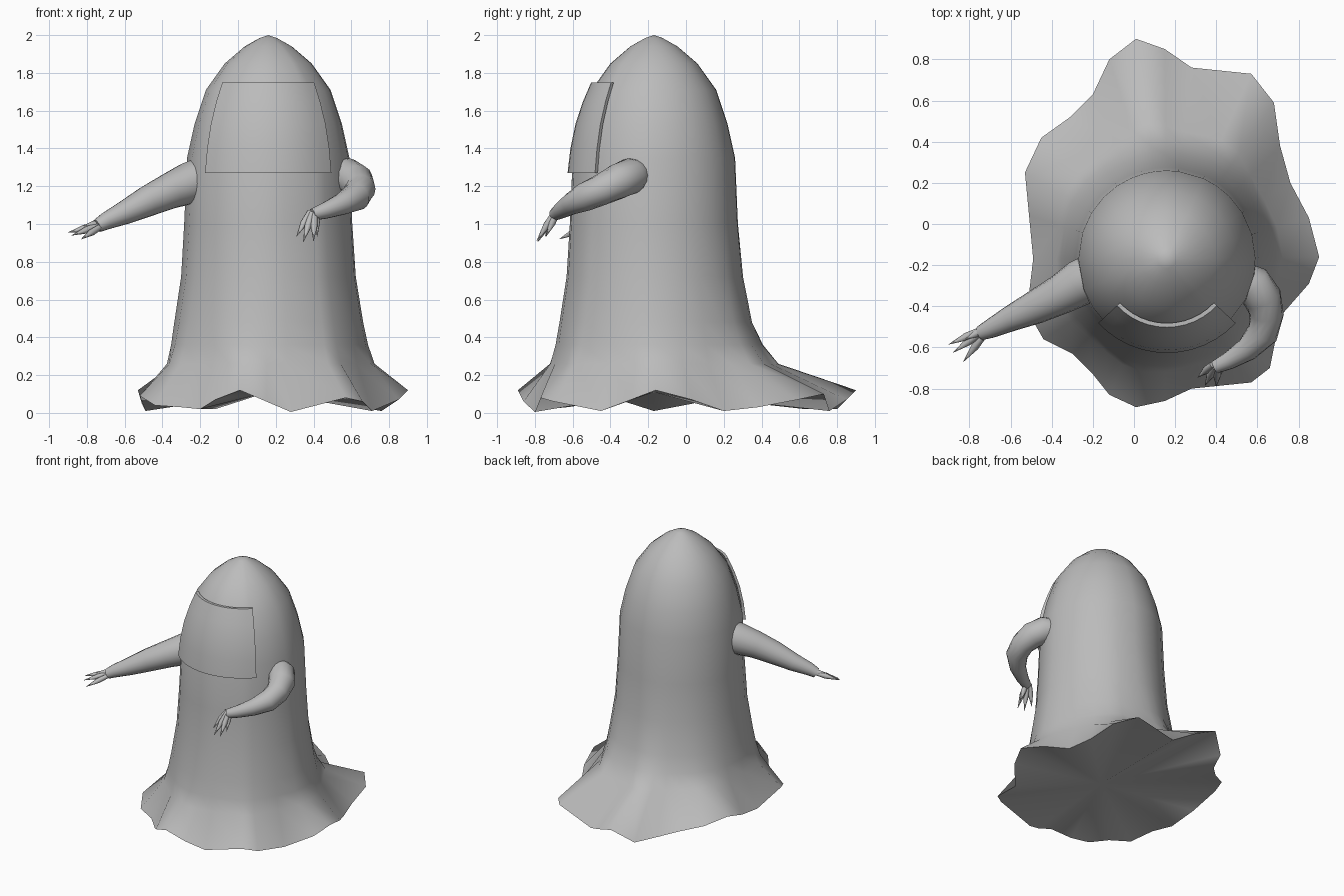
import bpy, bmesh, math
from mathutils import Vector

if "Cube" in bpy.data.objects:
    bpy.data.objects.remove(bpy.data.objects["Cube"])

CX, CY = 0.16, -0.17      # axis of the draped body

grey = bpy.data.materials.new("cloth_grey")
grey.diffuse_color = (0.5, 0.5, 0.5, 1)
grey.use_nodes = True
grey.node_tree.nodes["Principled BSDF"].inputs["Base Color"].default_value = grey.diffuse_color


def finish(name, bm, angle=60):
    bmesh.ops.recalc_face_normals(bm, faces=bm.faces)
    me = bpy.data.meshes.new(name)
    bm.to_mesh(me)
    bm.free()
    ob = bpy.data.objects.new(name, me)
    bpy.context.collection.objects.link(ob)
    me.materials.append(grey)
    bpy.ops.object.select_all(action='DESELECT')
    bpy.context.view_layer.objects.active = ob
    ob.select_set(True)
    bpy.ops.object.shade_smooth_by_angle(angle=math.radians(angle))
    return ob


def bridge(bm, a, b, closed=True):
    n = len(a)
    for i in range(n if closed else n - 1):
        j = (i + 1) % n
        bm.faces.new((a[i], a[j], b[j], b[i]))


def fan(bm, ring, point):
    c = bm.verts.new(point)
    for i in range(len(ring)):
        bm.faces.new((ring[i], ring[(i + 1) % len(ring)], c))


# Wavy hem, counter-clockwise from the right: high tips, low folds
hem = [(.90, -.16, .12), (.85, .03, .07), (.76, .20, .01), (.71, .38, .03),
       (.68, .59, .07), (.57, .73, .10), (.28, .76, .01), (.15, .85, .07),
       (.01, .90, .12), (-.12, .80, .02), (-.20, .63, .02), (-.31, .52, .05),
       (-.45, .42, .09), (-.53, .25, .12), (-.51, .04, .05), (-.49, -.17, .01),
       (-.52, -.42, .09), (-.44, -.56, .04), (-.30, -.63, .03), (-.20, -.73, .02),
       (-.12, -.83, .07), (.01, -.89, .12), (.15, -.86, .06), (.28, -.80, .005),
       (.57, -.77, .08), (.66, -.70, .06), (.71, -.45, .01), (.85, -.29, .07)]
polar = [(math.atan2(y - CY, x - CX), math.hypot(x - CX, y - CY)) for x, y, z in hem]

# Body profile: height, radius, share of the hem's waviness
profile = [(1.985, .045, 0), (1.94, .125, 0), (1.85, .23, 0), (1.71, .33, 0),
           (1.53, .39, 0), (1.35, .43, 0), (1.0, .445, 0), (.72, .465, .03),
           (.48, .505, .06), (.36, .535, .16), (.26, .575, .3)]

bm = bmesh.new()
rings = []
for z, r, w in profile:
    ring = []
    for a, hr in polar:
        rr = r + w * (hr - .78)
        ring.append(bm.verts.new((CX + rr * math.cos(a), CY + rr * math.sin(a), z)))
    rings.append(ring)
rings.append([bm.verts.new(p) for p in hem])
for a, b in zip(rings, rings[1:]):
    bridge(bm, a, b)
fan(bm, rings[0], (CX, CY, 2.0))
fan(bm, rings[-1], (CX, CY, .11))
finish("draped_body", bm)

# Curved face panel standing slightly off the front
bm = bmesh.new()
rows = []
for z, r in [(1.27, .457), (1.4, .442), (1.53, .415), (1.65, .375), (1.75, .332)]:
    row = []
    for i in range(13):
        a = math.radians(-90 + 47 * (i / 6 - 1))
        row.append([bm.verts.new((CX + (r - d) * math.cos(a), CY + (r - d) * math.sin(a), z))
                    for d in (0, .02)])
    rows.append(row)
for a, b in zip(rows, rows[1:]):
    for k in (0, 1):
        bridge(bm, [v[k] for v in a], [v[k] for v in b], False)
    for e in (0, -1):
        bm.faces.new((a[e][0], b[e][0], b[e][1], a[e][1]))
for row in (rows[0], rows[-1]):
    bridge(bm, [v[0] for v in row], [v[1] for v in row], False)
finish("face_panel", bm, 40)


# Tapered tube through (x, y, z, radius) points
def tube(bm, pts, sides):
    ps = [Vector(p[:3]) for p in pts]
    rings = []
    for i, p in enumerate(ps):
        t = (ps[min(i + 1, len(ps) - 1)] - ps[max(i - 1, 0)]).normalized()
        u = t.cross(Vector((0, 0, 1))).normalized()
        v = t.cross(u)
        rings.append([bm.verts.new(p + pts[i][3] * (u * math.cos(k * math.tau / sides)
                                                   + v * math.sin(k * math.tau / sides)))
                      for k in range(sides)])
    for a, b in zip(rings, rings[1:]):
        bridge(bm, a, b)
    bm.faces.new(rings[0])
    bm.faces.new(rings[-1])


def arm(side, path, tips):
    bm = bmesh.new()
    tube(bm, path, 16)
    finish(side + "_arm", bm, 50)
    # Pointed fingers fanning from the wrist
    bm = bmesh.new()
    wrist = Vector(path[-1][:3])
    mean = sum((Vector(t) for t in tips), Vector()) / len(tips)
    start = wrist - (mean - wrist) * .1
    for t in tips:
        tip = Vector(t)
        base = start + (tip - mean) * .25
        mid = base.lerp(tip, .45)
        tube(bm, [(*base, .016), (*mid, .019), (*tip, .001)], 8)
    finish(side + "_fingers", bm, 50)


arm("right", [(-.20, -.26, 1.235, .115), (-.26, -.285, 1.215, .112), (-.36, -.345, 1.175, .096),
              (-.48, -.405, 1.12, .082), (-.60, -.46, 1.06, .063), (-.70, -.51, 1.015, .046),
              (-.745, -.53, .99, .036)],
    [(-.90, -.585, .955), (-.88, -.625, .94), (-.83, -.67, .92), (-.82, -.56, .99)])

arm("left", [(.53, -.27, 1.26, .085), (.575, -.29, 1.255, .095), (.625, -.36, 1.225, .094),
             (.645, -.44, 1.185, .083), (.625, -.53, 1.145, .077), (.55, -.61, 1.105, .058),
             (.46, -.665, 1.07, .043), (.395, -.695, 1.05, .032)],
    [(.31, -.745, .935), (.345, -.785, .905), (.40, -.79, .91), (.42, -.74, .935)])
